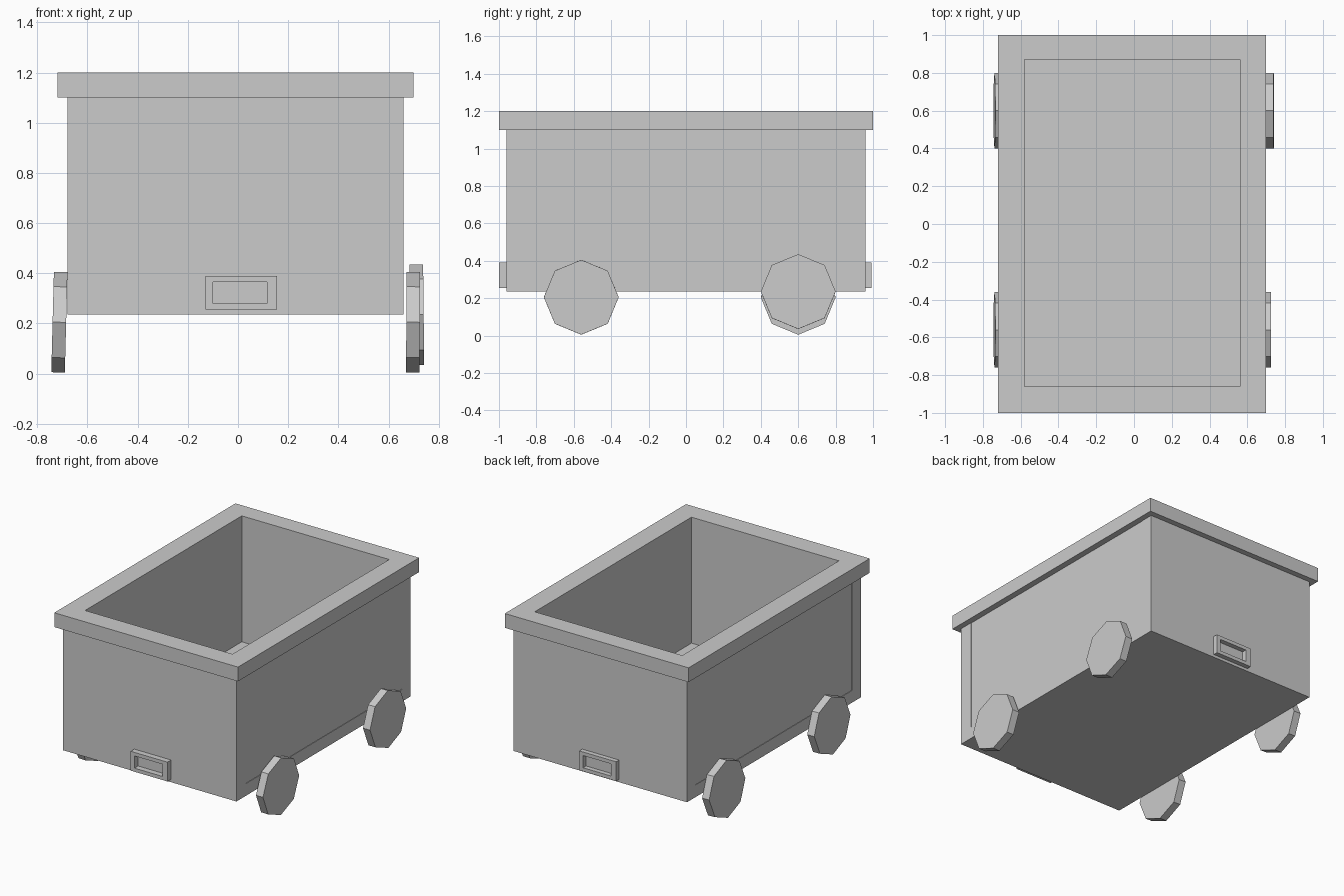
import bpy, bmesh
from math import radians, pi
from mathutils import Matrix

if "Cube" in bpy.data.objects:
    bpy.data.objects.remove(bpy.data.objects["Cube"])


def finish(name, bm):
    bmesh.ops.recalc_face_normals(bm, faces=bm.faces)
    mesh = bpy.data.meshes.new(name)
    bm.to_mesh(mesh)
    bm.free()
    obj = bpy.data.objects.new(name, mesh)
    bpy.context.collection.objects.link(obj)
    return obj


def box(name, x0, x1, y0, y1, z0, z1):
    bm = bmesh.new()
    m = Matrix.Translation(((x0 + x1) / 2, (y0 + y1) / 2, (z0 + z1) / 2))
    m = m @ Matrix.Diagonal((x1 - x0, y1 - y0, z1 - z0, 1))
    bmesh.ops.create_cube(bm, size=1, matrix=m)
    return finish(name, bm)


def frame(name, outer, inner, depth):
    """Rectangular ring in local XY, extruded along +Z."""
    bm = bmesh.new()
    rings = []
    for z in (0, depth):
        for x0, x1, y0, y1 in (outer, inner):
            rings.append([bm.verts.new((x, y, z)) for x, y in
                          ((x0, y0), (x1, y0), (x1, y1), (x0, y1))])
    ob, ib, ot, it = rings
    for a, b in ((ob, ib), (ot, it), (ob, ot), (ib, it)):
        for i in range(4):
            j = (i + 1) % 4
            bm.faces.new((a[i], a[j], b[j], b[i]))
    return finish(name, bm)


# Tub: floor slab, end walls and slightly inset side walls
box("floor", -0.68, 0.66, -0.96, 0.96, 0.235, 0.32)
box("front_wall", -0.68, 0.66, -0.96, -0.86, 0.32, 1.10)
box("back_wall", -0.68, 0.66, 0.87, 0.96, 0.32, 1.10)
box("left_wall", -0.677, -0.58, -0.86, 0.87, 0.32, 1.10)
box("right_wall", 0.56, 0.657, -0.86, 0.87, 0.32, 1.10)

# Overhanging rim
rim = frame("rim", (-0.72, 0.70, -1.0, 1.0), (-0.58, 0.56, -0.86, 0.87), 0.10)
rim.location.z = 1.10

# Coupling frames on both ends
for name, y, turn in (("front_coupling", -0.96, 0), ("back_coupling", 0.96, pi)):
    c = frame(name, (-0.13, 0.155, 0.255, 0.39), (-0.10, 0.115, 0.28, 0.365),
              0.04 if turn == 0 else 0.033)
    c.matrix_world = (Matrix.Translation((0, y, 0)) @ Matrix.Rotation(turn, 4, 'Z')
                      @ Matrix.Rotation(pi / 2, 4, 'X'))

# Slightly crooked octagonal wheels: name, centre, lean in degrees
for name, loc, lean in (
        ("front_left_wheel", (-0.712, -0.56, 0.205), 1.5),
        ("back_left_wheel", (-0.712, 0.60, 0.205), 1.5),
        ("front_right_wheel", (0.698, -0.56, 0.205), 0.3),
        ("back_right_wheel", (0.713, 0.60, 0.235), -0.6)):
    bm = bmesh.new()
    bmesh.ops.create_cone(bm, cap_ends=True, segments=8, radius1=0.2,
                          radius2=0.2, depth=0.054,
                          matrix=Matrix.Rotation(pi / 2, 4, 'Y'))
    w = finish(name, bm)
    w.location = loc
    w.rotation_euler.y = radians(lean)
